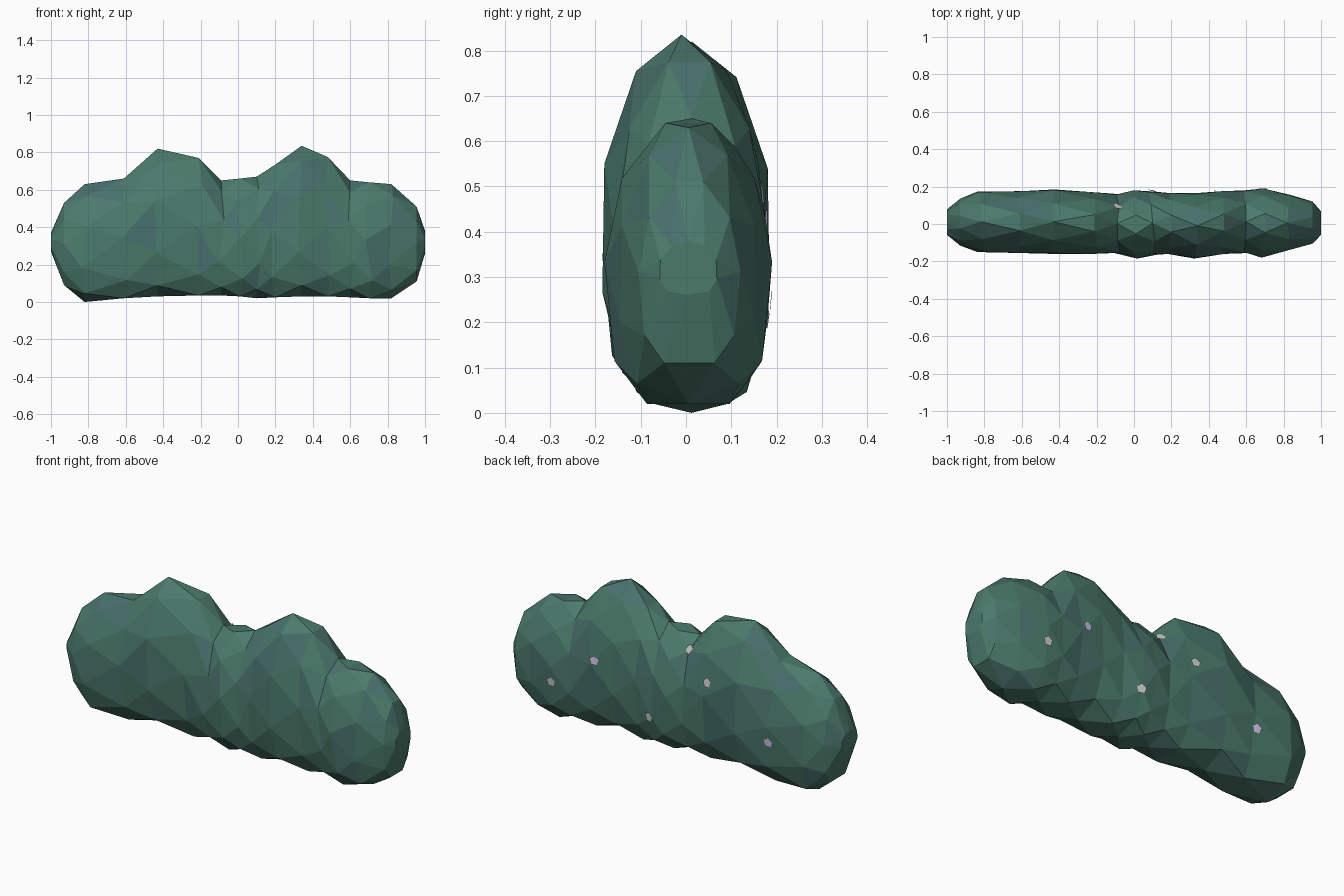
import bpy, bmesh, math, random
from mathutils import Vector
from mathutils.bvhtree import BVHTree

if "Cube" in bpy.data.objects:
    bpy.data.objects.remove(bpy.data.objects["Cube"])

random.seed(4)


def material(name, rgb):
    m = bpy.data.materials.new(name)
    m.diffuse_color = (*rgb, 1)
    m.use_nodes = True
    m.node_tree.nodes["Principled BSDF"].inputs["Base Color"].default_value = m.diffuse_color
    return m


def add_object(name, bm, mats):
    me = bpy.data.meshes.new(name)
    bm.to_mesh(me)
    ob = bpy.data.objects.new(name, me)
    for m in mats:
        me.materials.append(m)
    bpy.context.collection.objects.link(ob)
    return ob


greens = [material("leaf_green", (0.07, 0.195, 0.148)),
          material("leaf_blue_green", (0.065, 0.165, 0.15))]
white = material("petal_white", (0.95, 0.93, 0.93))
lilac = material("petal_lilac", (0.68, 0.58, 0.85))

# Hedge cross-sections: x, bottom, top, front y, back y
SECTIONS = [
    (-1.00, 0.27, 0.37, -0.06, 0.08), (-0.93, 0.09, 0.53, -0.115, 0.135),
    (-0.82, 0.00, 0.63, -0.155, 0.18), (-0.61, 0.02, 0.66, -0.155, 0.175),
    (-0.43, 0.03, 0.82, -0.165, 0.19), (-0.21, 0.035, 0.77, -0.16, 0.17),
    (-0.09, 0.035, 0.65, -0.16, 0.165), (0.01, 0.03, 0.66, -0.185, 0.18),
    (0.10, 0.02, 0.67, -0.17, 0.18), (0.20, 0.025, 0.735, -0.16, 0.165),
    (0.34, 0.03, 0.835, -0.19, 0.17), (0.48, 0.03, 0.775, -0.16, 0.175),
    (0.60, 0.025, 0.65, -0.16, 0.185), (0.70, 0.02, 0.64, -0.18, 0.19),
    (0.82, 0.02, 0.63, -0.15, 0.16),
    (0.955, 0.11, 0.51, -0.105, 0.12), (1.00, 0.26, 0.38, -0.06, 0.07)]
SIDES = 10


def section(x, lo, hi, front, back, shift):
    """Rounded top, boxier base, stretched to the exact height."""
    pts = []
    for k in range(SIDES):
        a = 2 * math.pi * (k + shift) / SIDES
        c, s = math.cos(a), math.sin(a)
        py, pz = (1.1, 1.05) if s > 1e-6 else (0.6, 0.75)
        pts.append((math.copysign(abs(c) ** py, c), math.copysign(abs(s) ** pz, s)))
    zs = [p[1] for p in pts]
    out = []
    for y, z in pts:
        wobble = 0.02 if -0.9 < x < 0.9 and abs(z) < 0.85 else 0
        t = (z - min(zs)) / (max(zs) - min(zs))
        out.append(Vector((x + random.uniform(-wobble, wobble),
                           (front + back) / 2 + y * (back - front) / 2,
                           lo + t * (hi - lo))))
    return out


# Faceted hedge: staggered rings joined by triangles
bm = bmesh.new()
rings = [[bm.verts.new(p) for p in section(*s, 0.5 * ((i + 1) % 2))]
         for i, s in enumerate(SECTIONS)]
for i, (a, b) in enumerate(zip(rings, rings[1:])):
    for k in range(SIDES):
        n = (k + 1) % SIDES
        if i % 2:
            bm.faces.new((a[k], b[k], a[n]))
            bm.faces.new((a[n], b[k], b[n]))
        else:
            bm.faces.new((a[k], b[k], b[n]))
            bm.faces.new((a[k], b[n], a[n]))
bm.faces.new(rings[0])
bm.faces.new(rings[-1])
bmesh.ops.recalc_face_normals(bm, faces=bm.faces)
for f in bm.faces:
    f.material_index = int(random.random() < 0.25)
add_object("hedge", bm, greens)
tree = BVHTree.FromBMesh(bm)

# Small flat blossoms scattered over the back
FLOWERS = [(0.69, 0.25, white), (0.435, 0.43, lilac), (0.10, 0.21, white),
           (-0.09, 0.60, white), (-0.245, 0.485, white), (-0.62, 0.26, lilac)]
for i, (x, z, mat) in enumerate(FLOWERS):
    hit, normal, _, _ = tree.ray_cast(Vector((x, 1, z)), Vector((0, -1, 0)))
    fb = bmesh.new()
    bmesh.ops.create_circle(fb, cap_ends=True, segments=5, radius=0.028)
    ob = add_object(f"blossom_{i + 1}", fb, [mat])
    ob.location = hit + normal * 0.006
    ob.rotation_euler = normal.to_track_quat('Z', 'Y').to_euler()
